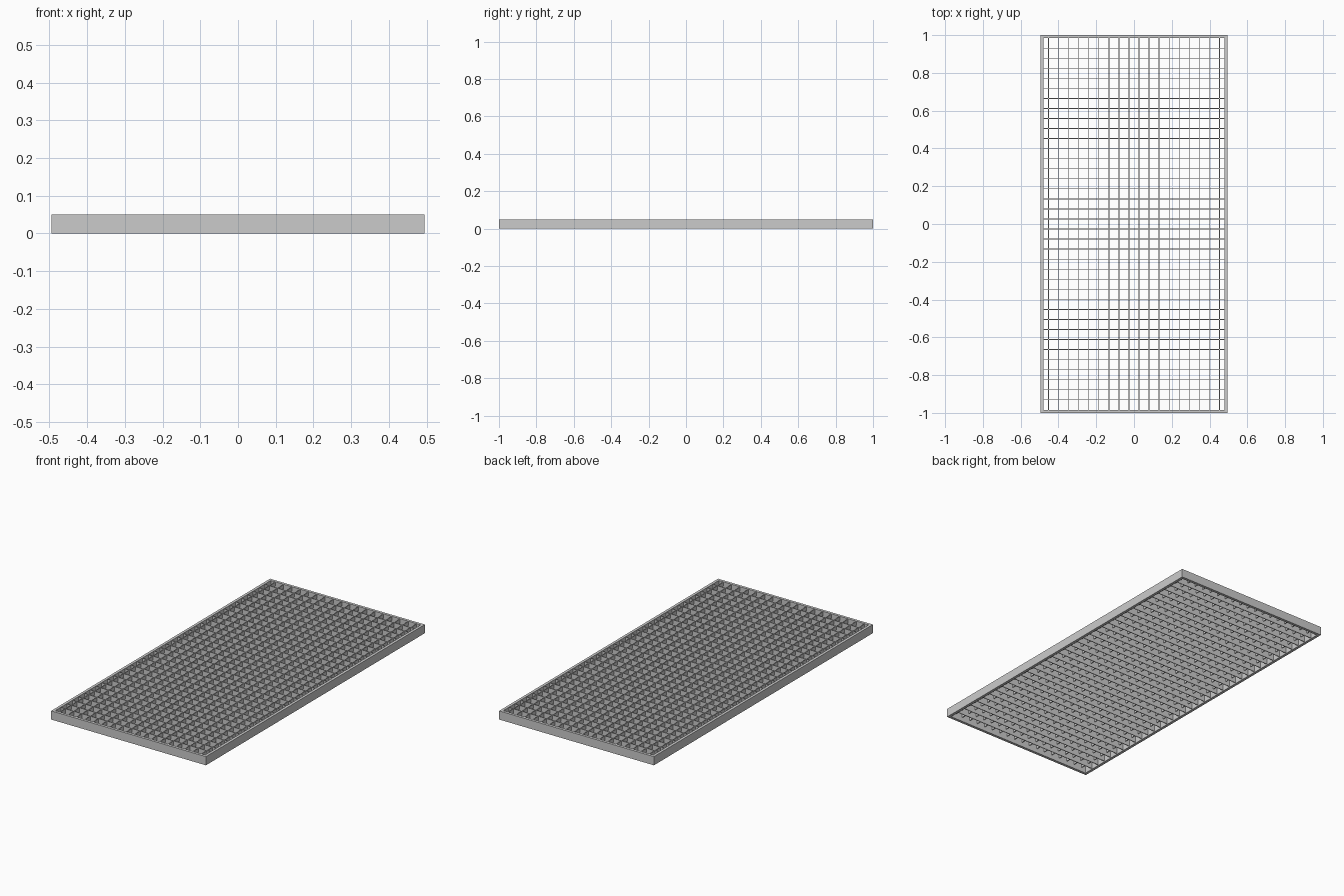
import bpy, bmesh

if "Cube" in bpy.data.objects:
    bpy.data.objects.remove(bpy.data.objects["Cube"])

HX, HY, H = 0.495, 1.0, 0.05      # overall half sizes and height
RIM = 0.016                       # frame wall thickness
PITCH = 0.0532                    # mesh spacing
BAR = 0.004                       # bar thickness


def finish(name, bm):
    bmesh.ops.recalc_face_normals(bm, faces=bm.faces[:])
    me = bpy.data.meshes.new(name)
    bm.to_mesh(me)
    bm.free()
    ob = bpy.data.objects.new(name, me)
    bpy.context.collection.objects.link(ob)
    return ob


def add_box(bm, cx, cy, z0, z1, sx, sy):
    verts = bmesh.ops.create_cube(bm, size=1)["verts"]
    for v in verts:
        v.co = (cx + v.co.x * sx, cy + v.co.y * sy, (z0 + z1) / 2 + v.co.z * (z1 - z0))


# Mitred rectangular frame: one wall profile swept round four corners
bm = bmesh.new()
profile = [(0, 0), (0, H), (RIM, H), (RIM, 0)]
corners = [(-1, -1), (1, -1), (1, 1), (-1, 1)]
rings = [[bm.verts.new((sx * (HX - d), sy * (HY - d), z)) for d, z in profile]
         for sx, sy in corners]
for i in range(4):
    a, b = rings[i], rings[(i + 1) % 4]
    for j in range(4):
        k = (j + 1) % 4
        bm.faces.new((a[j], b[j], b[k], a[k]))
finish("frame", bm)

# Deep bearing bars across the width
bm = bmesh.new()
for i in range(36):
    add_box(bm, 0, (i - 17.5) * PITCH, 0.005, 0.048, 2 * (HX - RIM) + 0.004, BAR)
finish("bearing_bars", bm)

# Shallower cross bars along the length
bm = bmesh.new()
for i in range(18):
    add_box(bm, (i - 8.5) * PITCH, 0, 0.025, 0.0475, BAR, 2 * (HY - RIM) + 0.004)
finish("cross_bars", bm)
